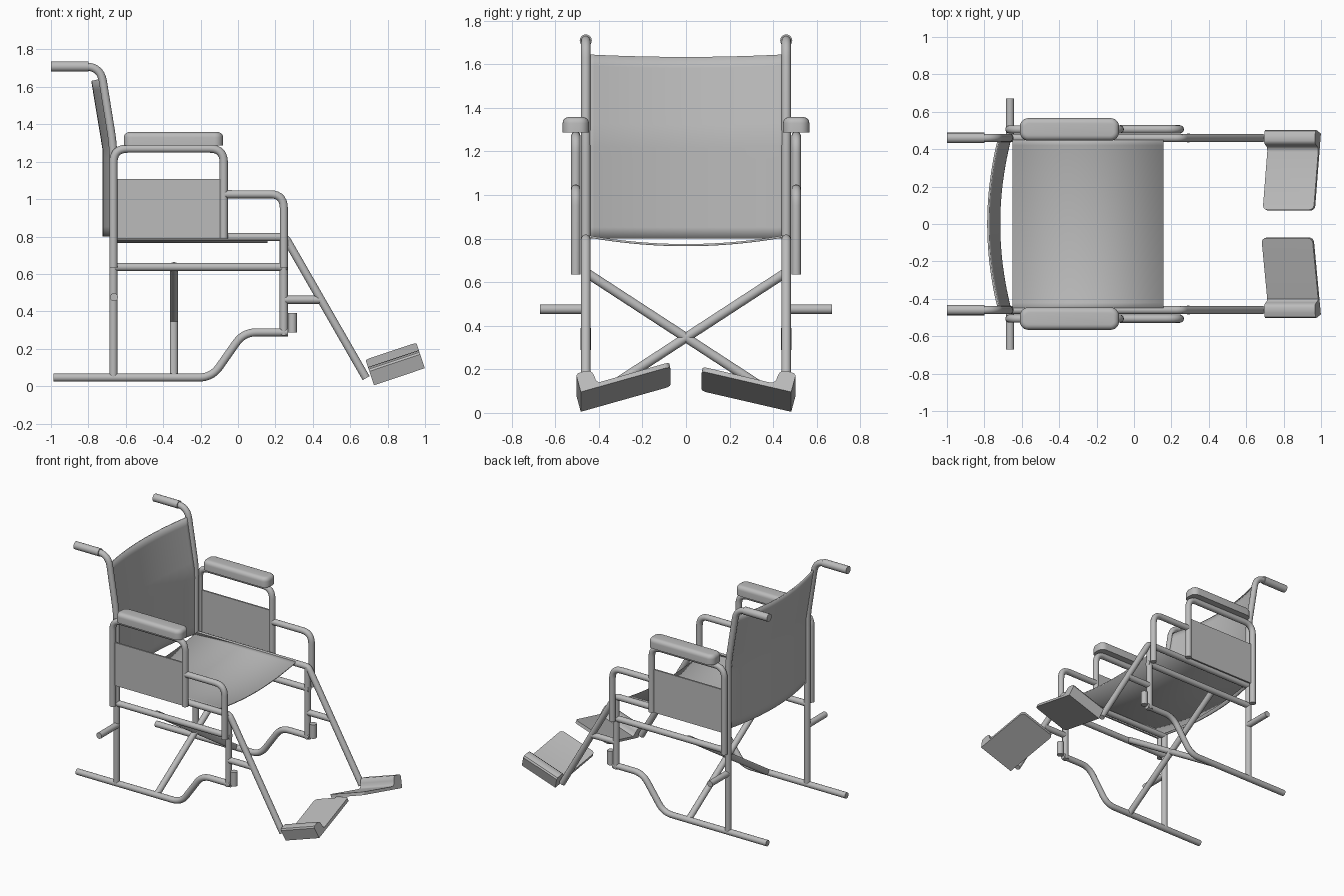
import bpy, bmesh, math
from mathutils import Vector

cube = bpy.data.objects.get("Cube")
if cube:
    bpy.data.objects.remove(cube, do_unlink=True)

GREY = (0.5, 0.5, 0.5, 1)
grey = bpy.data.materials.new("plain grey")
grey.use_nodes = True
grey.diffuse_color = GREY
bsdf = next(n for n in grey.node_tree.nodes if n.type == 'BSDF_PRINCIPLED')
bsdf.inputs["Base Color"].default_value = GREY
bsdf.inputs["Roughness"].default_value = 0.6

R = 0.022        # tube radius
FRAME_Y = 0.46   # side frame offset
ARM_Y = 0.506    # armrest frame offset


def finish(ob, angle=40):
    ob.data.materials.clear()
    ob.data.materials.append(grey)
    bpy.ops.object.select_all(action='DESELECT')
    ob.select_set(True)
    bpy.context.view_layer.objects.active = ob
    bpy.ops.object.shade_smooth_by_angle(angle=math.radians(angle))
    return ob


def mesh_object(name, bm, angle=40):
    bmesh.ops.recalc_face_normals(bm, faces=bm.faces[:])
    me = bpy.data.meshes.new(name)
    bm.to_mesh(me)
    bm.free()
    ob = bpy.data.objects.new(name, me)
    bpy.context.collection.objects.link(ob)
    return finish(ob, angle)


def rounded(points, bend, steps=7):
    """Replace each inner corner with a short smooth bend."""
    pts = [Vector(p) for p in points]
    path = [pts[0]]
    for a, b, c in zip(pts, pts[1:], pts[2:]):
        d = min(bend, (a - b).length * 0.49, (c - b).length * 0.49)
        start, end = b + (a - b).normalized() * d, b + (c - b).normalized() * d
        for i in range(steps + 1):
            t = i / steps
            path.append(start * (1 - t) ** 2 + b * 2 * t * (1 - t) + end * t * t)
    return path + [pts[-1]]


def tube(name, points, bend=0.06, radius=R):
    path = rounded(points, bend)
    cu = bpy.data.curves.new(name, 'CURVE')
    cu.dimensions = '3D'
    cu.bevel_depth = radius
    cu.bevel_resolution = 5
    cu.use_fill_caps = True
    sp = cu.splines.new('POLY')
    sp.points.add(len(path) - 1)
    for sp_pt, p in zip(sp.points, path):
        sp_pt.co = (*p, 1)
    ob = bpy.data.objects.new(name, cu)
    bpy.context.collection.objects.link(ob)
    bpy.ops.object.select_all(action='DESELECT')
    ob.select_set(True)
    bpy.context.view_layer.objects.active = ob
    bpy.ops.object.convert(target='MESH')
    return finish(bpy.context.view_layer.objects.active)


def side_tube(name, y, xz, **kw):
    return tube(name, [(x, y, z) for x, z in xz], **kw)


def sling(name, func, nu, nv, thickness=0.01):
    """Thin cloth sheet from a function of u and v in 0..1."""
    bm = bmesh.new()
    rows = [[bm.verts.new(func(i / nu, j / nv)) for j in range(nv + 1)]
            for i in range(nu + 1)]
    for r0, r1 in zip(rows, rows[1:]):
        for j in range(nv):
            bm.faces.new((r0[j], r0[j + 1], r1[j + 1], r1[j]))
    ob = mesh_object(name, bm)
    mod = ob.modifiers.new("thickness", 'SOLIDIFY')
    mod.thickness = thickness
    mod.offset = 0
    return ob


def box(bm, lo, hi):
    verts = bmesh.ops.create_cube(bm, size=1)["verts"]
    for v in verts:
        v.co = [l + (h - l) * (c + 0.5) for l, h, c in zip(lo, hi, v.co)]


def armrest_pad(name, y):
    bm = bmesh.new()
    box(bm, (-0.61, y - 0.06, 1.288), (-0.08, y + 0.06, 1.358))
    upright = [e for e in bm.edges if abs(e.verts[0].co.z - e.verts[1].co.z) > 0.01]
    bmesh.ops.bevel(bm, geom=upright, offset=0.045, segments=6, profile=0.5, affect='EDGES')
    rim = [e for e in bm.edges if min(v.co.z for v in e.verts) > 1.35]
    bmesh.ops.bevel(bm, geom=rim, offset=0.028, segments=5, profile=0.5, affect='EDGES')
    mesh_object(name, bm)


def footplate(name, side, rise):
    """Tilted plate with a raised outer lip, extruded along the foot."""
    tilt = math.radians(18.5)
    along = Vector((math.cos(tilt), 0, math.sin(tilt)))
    up = Vector((-math.sin(tilt), 0, math.cos(tilt)))
    inner, outer = 0.072, 0.483
    slope = rise / (outer - inner)
    lip = [(0.40, 0.046), (0.413, 0.055), (0.42, 0.075), (0.43, 0.094), (0.445, 0.102),
           (0.475, 0.098), (0.497, 0.09), (0.503, 0.078)]
    profile = [(outer, 0), (inner, rise), (inner + 0.004, rise + 0.022),
               (0.385, (outer - 0.385) * slope + 0.022)] + lip
    bm = bmesh.new()
    origin = Vector((0.727, 0, 0.005))
    ring = [bm.verts.new(origin + up * n + Vector((0, side * y, 0))) for y, n in profile]
    face = bm.faces.new(ring)
    new = bmesh.ops.extrude_face_region(bm, geom=[face])["geom"]
    bmesh.ops.translate(bm, vec=along * 0.287, verts=[g for g in new if isinstance(g, bmesh.types.BMVert)])
    # round the two inner corners
    corners = [e for e in bm.edges if all(abs(v.co.y) < 0.08 for v in e.verts)
               and abs((e.verts[0].co - e.verts[1].co).dot(along)) < 0.01]
    bmesh.ops.bevel(bm, geom=corners, offset=0.025, segments=4, profile=0.5, affect='EDGES')
    mesh_object(name, bm)


for label, s, rise in (("near", -1, 0.122), ("far", 1, 0.1)):
    fy, ay = s * FRAME_Y, s * ARM_Y
    # main side frame
    side_tube(label + "_back_post", fy,
              [(-0.9, 1.709), (-0.735, 1.709), (-0.666, 1.28), (-0.666, 0.045)], bend=0.085)
    side_tube(label + "_push_grip", fy, [(-1, 1.709), (-0.8, 1.709)], radius=0.028)
    side_tube(label + "_base_rail", fy,
              [(-0.987, 0.046), (-0.14, 0.046), (0.03, 0.288), (0.267, 0.288)], bend=0.07)
    side_tube(label + "_front_post", fy, [(0.245, 0.27), (0.245, 0.8)])
    side_tube(label + "_lower_rail", fy, [(-0.666, 0.637), (0.262, 0.637)])
    side_tube(label + "_seat_rail_and_leg", fy,
              [(-0.666, 0.797), (0.252, 0.797), (0.685, 0.043)], bend=0.03)
    side_tube(label + "_leg_brace", fy, [(0.245, 0.462), (0.44, 0.462)])
    side_tube(label + "_caster_socket", fy, [(0.291, 0.288), (0.291, 0.39)], radius=0.024)
    tube(label + "_wheel_axle", [(-0.663, fy, 0.476), (-0.663, s * 0.67, 0.476)])
    # armrest
    side_tube(label + "_armrest_frame", ay,
              [(-0.666, 0.635), (-0.666, 1.27), (-0.076, 1.27), (-0.076, 0.79)], bend=0.075)
    side_tube(label + "_front_armrest_loop", ay,
              [(-0.076, 1.026), (0.245, 1.026), (0.245, 0.635)], bend=0.075)
    armrest_pad(label + "_armrest_pad", ay)
    bm = bmesh.new()
    box(bm, (-0.665, ay - 0.006, 0.79), (-0.08, ay + 0.006, 1.107))
    mesh_object(label + "_side_panel", bm)
    # folding cross brace
    tube(label + "_cross_brace", [(-0.342, fy, 0.645), (-0.342, -fy, 0.046)])
    footplate(label + "_footplate", s, rise)


# sagging seat sling
def seat(u, v):
    y = (v * 2 - 1) * FRAME_Y
    return (-0.65 + 0.807 * u, y, 0.77 + 0.042 * (v * 2 - 1) ** 2)


# back sling follows the bend of the posts and bows backwards
def back(u, v):
    t = v * 2 - 1
    z = 0.8 + u * (0.833 + 0.012 * t * t)
    post = -0.66 - 0.165 * max(0, z - 1.27)
    return (post - 0.06 * (1 - t * t), t * FRAME_Y, z)


sling("seat_sling", seat, 2, 24)
sling("back_sling", back, 16, 24)
